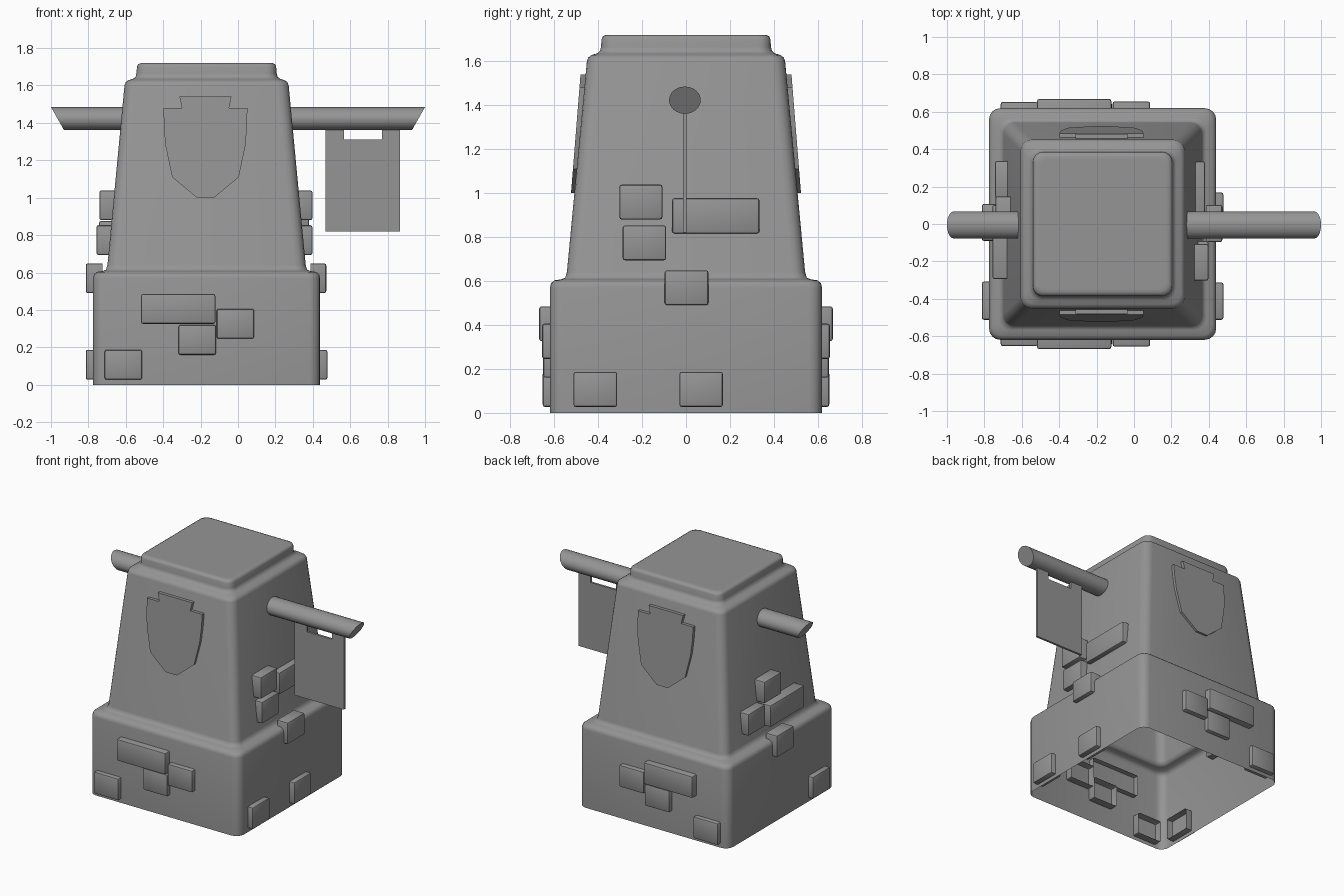
import bpy, bmesh
from math import sin, cos, pi

if "Cube" in bpy.data.objects:
    bpy.data.objects.remove(bpy.data.objects["Cube"])

CX = -0.168  # tower axis
stone = bpy.data.materials.new("dark_grey")
stone.diffuse_color = (0.3, 0.3, 0.3, 1)
stone.use_nodes = True
stone.node_tree.nodes["Principled BSDF"].inputs["Base Color"].default_value = stone.diffuse_color


def make(name, bm, smooth=35, recalc=True):
    if recalc:
        bmesh.ops.recalc_face_normals(bm, faces=bm.faces)
    me = bpy.data.meshes.new(name)
    bm.to_mesh(me)
    bm.free()
    me.materials.append(stone)
    ob = bpy.data.objects.new(name, me)
    bpy.context.collection.objects.link(ob)
    if smooth:
        bpy.ops.object.select_all(action='DESELECT')
        bpy.context.view_layer.objects.active = ob
        ob.select_set(True)
        bpy.ops.object.shade_smooth_by_angle(angle=smooth * pi / 180)
    return ob


def bridge(bm, rings):
    for a, b in zip(rings, rings[1:]):
        n = len(a)
        for i in range(n):
            bm.faces.new((a[i], a[(i + 1) % n], b[(i + 1) % n], b[i]))


def rounded_ring(bm, half, z, r, seg=4):
    hx, hy = half, half + 0.012
    pts = []
    for k, (sx, sy) in enumerate([(1, 1), (-1, 1), (-1, -1), (1, -1)]):
        for s in range(seg + 1):
            a = (k + s / seg) * pi / 2
            pts.append(bm.verts.new((CX + sx * (hx - r) + r * cos(a),
                                     sy * (hy - r) + r * sin(a), z)))
    return pts


def prism(name, pts, y0, y1):
    """Outline in x,z; y0 and y1 give the depth of both sides at a height z."""
    bm = bmesh.new()
    rings = [[bm.verts.new((x, f(z), z)) for x, z in pts] for f in (y0, y1)]
    bridge(bm, rings)
    for r in rings:
        bm.faces.new(r)
    return make(name, bm, 0)


def brick(name, lo, hi, inward):
    """Bevelled block, open on the side that faces into the tower."""
    bm = bmesh.new()
    bmesh.ops.create_cube(bm, size=1)
    for v in bm.verts:
        v.co = [(a + b) / 2 + c * (b - a) for a, b, c in zip(lo, hi, v.co)]
    bm.normal_update()
    back = [f for f in bm.faces if f.normal.x * inward[0] + f.normal.y * inward[1] > .9]
    bmesh.ops.delete(bm, geom=back, context='FACES')
    bmesh.ops.bevel(bm, geom=[e for e in bm.edges if not e.is_boundary], offset=0.011,
                    segments=2, profile=0.5, affect='EDGES')
    make(name, bm, recalc=False)


# tower shell, open at the bottom: half width, height
profile = [(.607, 0), (.607, .57), (.602, .59), (.587, .603), (.555, .608),
           (.538, .615), (.53, .64), (.439, 1.60), (.433, 1.617), (.418, 1.628),
           (.393, 1.636), (.379, 1.647), (.375, 1.665), (.372, 1.70),
           (.367, 1.713), (.352, 1.72), (.335, 1.72)]
bm = bmesh.new()
rings = [rounded_ring(bm, h, z, 0.06 if z < 1.7 else 0.05) for h, z in profile]
bridge(bm, rings)
bm.faces.new(rings[-1])
make("tower", bm, 50)

# pole with slanted ends
bm = bmesh.new()
rings = []
for s in (-1, 1):
    rings.append([bm.verts.new((s * (0.965 + 0.035 * sin(a)), -0.005 + 0.072 * cos(a),
                                1.423 + 0.062 * sin(a)))
                  for a in [i * 2 * pi / 24 for i in range(24)]])
bridge(bm, rings)
for r in rings:
    bm.faces.new(r)
make("pole", bm)

# hanging banner with two tabs
prism("banner", [(.467, .82), (.867, .82), (.867, 1.39), (.77, 1.39), (.77, 1.31),
                 (.567, 1.31), (.567, 1.39), (.467, 1.39)],
      lambda z: -0.013, lambda z: 0.003)

# shields on front and back
half = [(.139, 1.54), (.126, 1.48), (.224, 1.48), (.222, 1.38), (.214, 1.28),
        (.178, 1.11), (.046, 1.0)]
outline = [(-.174 + x, z) for x, z in half] + [(-.174 - x, z) for x, z in reversed(half)]
for name, s in (("front_shield", -1), ("back_shield", 1)):
    prism(name, outline, lambda z: s * (.48 + (1.54 - z) * .08),
          lambda z: s * (.44 + (1.54 - z) * .08))

# bricks on front and back: x range, z range, outer depth
for i, (x0, x1, z0, z1, d) in enumerate([
        (-.519, -.121, .326, .485, .668), (-.114, .086, .246, .406, .655),
        (-.318, -.118, .16, .32, .65), (-.713, -.513, .027, .187, .652)]):
    brick(f"front_brick_{i}", (x0, -d, z0), (x1, -d + .09, z1), (0, 1))
    brick(f"back_brick_{i}", (x0, d - .09, z0), (x1, d, z1), (0, -1))

# bricks on right side: y range, z range, outer x
for i, (y0, y1, z0, z1, x) in enumerate([
        (-.303, -.107, .88, 1.039, .398), (-.063, .334, .816, .977, .38),
        (-.288, -.09, .694, .853, .398), (-.097, .102, .49, .649, .472),
        (-.512, -.313, .027, .187, .478), (-.03, .168, .027, .187, .478)]):
    brick(f"right_brick_{i}", (x - .085, y0, z0), (x, y1, z1), (-1, 0))

# bricks on left side
for i, (y0, y1, z0, z1, x) in enumerate([
        (-.05, .147, .88, 1.039, -.741), (-.294, .102, .694, .853, -.757),
        (.14, .337, .715, .875, -.743), (-.09, .107, .49, .649, -.814),
        (-.512, -.308, .027, .187, -.814)]):
    brick(f"left_brick_{i}", (x, y0, z0), (x + (.14 if i == 1 else .09), y1, z1), (1, 0))
